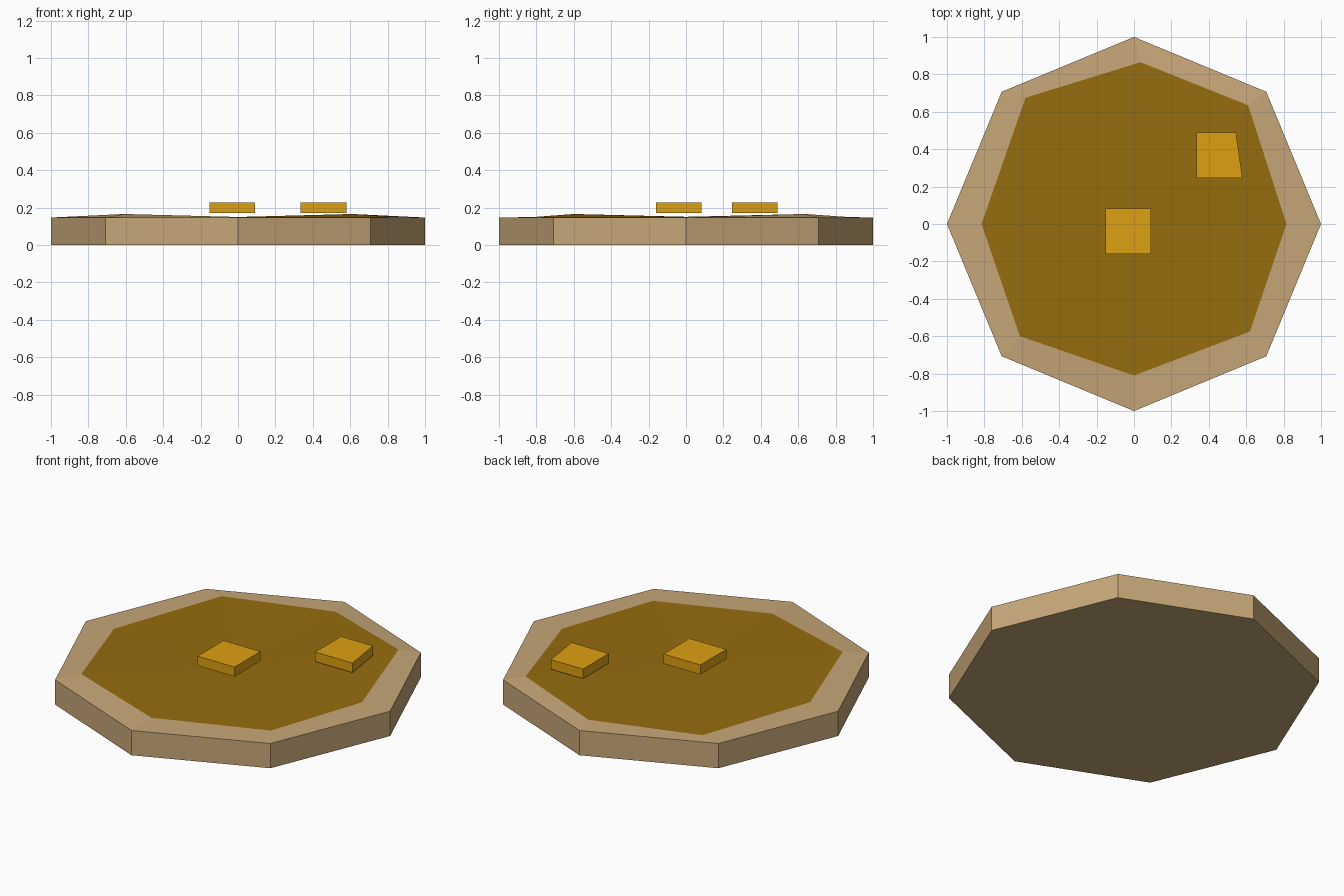
import bpy
import bmesh
import math

if "Cube" in bpy.data.objects:
    bpy.data.objects.remove(bpy.data.objects["Cube"])


def material(name, rgb):
    """Flat material from 0-255 sRGB values."""
    mat = bpy.data.materials.new(name)
    lin = [((c / 255 + 0.055) / 1.055) ** 2.4 for c in rgb]
    mat.diffuse_color = (*lin, 1)
    mat.use_nodes = True
    mat.node_tree.nodes["Principled BSDF"].inputs["Base Color"].default_value = mat.diffuse_color
    return mat


def finish(bm, name, mats):
    bmesh.ops.recalc_face_normals(bm, faces=bm.faces)
    mesh = bpy.data.meshes.new(name)
    bm.to_mesh(mesh)
    bm.free()
    for mat in mats:
        mesh.materials.append(mat)
    obj = bpy.data.objects.new(name, mesh)
    bpy.context.collection.objects.link(obj)
    return obj


batter = material("tan batter", (199, 167, 120))
syrup = material("brown syrup", (150, 108, 14))
butter = material("golden butter", (222, 160, 18))

# Pancake: octagonal slab with a slightly uneven syrup pool inset in its top
bm = bmesh.new()
ring = [(math.cos(i * math.pi / 4), math.sin(i * math.pi / 4)) for i in range(8)]
pool_points = [(0.815, 0, 0.151), (0.61, 0.635, 0.166), (0.035, 0.865, 0.15),
               (-0.58, 0.675, 0.15), (-0.815, 0, 0.151), (-0.61, -0.6, 0.166),
               (0, -0.81, 0.15), (0.62, -0.575, 0.15)]
base = [bm.verts.new((x, y, 0)) for x, y in ring]
rim = [bm.verts.new((x, y, 0.147)) for x, y in ring]
pool = [bm.verts.new(p) for p in pool_points]
centre = bm.verts.new((0, 0, 0.15))
bm.faces.new(base)
for i in range(8):
    j = (i + 1) % 8
    bm.faces.new((base[i], base[j], rim[j], rim[i]))
    bm.faces.new((rim[i], rim[j], pool[j], pool[i]))
    bm.faces.new((pool[i], pool[j], centre)).material_index = 1
finish(bm, "pancake", [batter, syrup])


# Butter pats: square prisms, the second with one slanted side
def butter_pat(name, outline):
    bm = bmesh.new()
    low = [bm.verts.new((x, y, 0.17)) for x, y in outline]
    high = [bm.verts.new((x, y, 0.227)) for x, y in outline]
    bm.faces.new(low)
    bm.faces.new(high)
    for i in range(4):
        j = (i + 1) % 4
        bm.faces.new((low[i], low[j], high[j], high[i]))
    finish(bm, name, [butter])


butter_pat("centre_butter", [(-0.153, -0.16), (0.09, -0.16), (0.09, 0.083), (-0.153, 0.083)])
butter_pat("side_butter", [(0.335, 0.246), (0.58, 0.246), (0.545, 0.489), (0.335, 0.489)])
